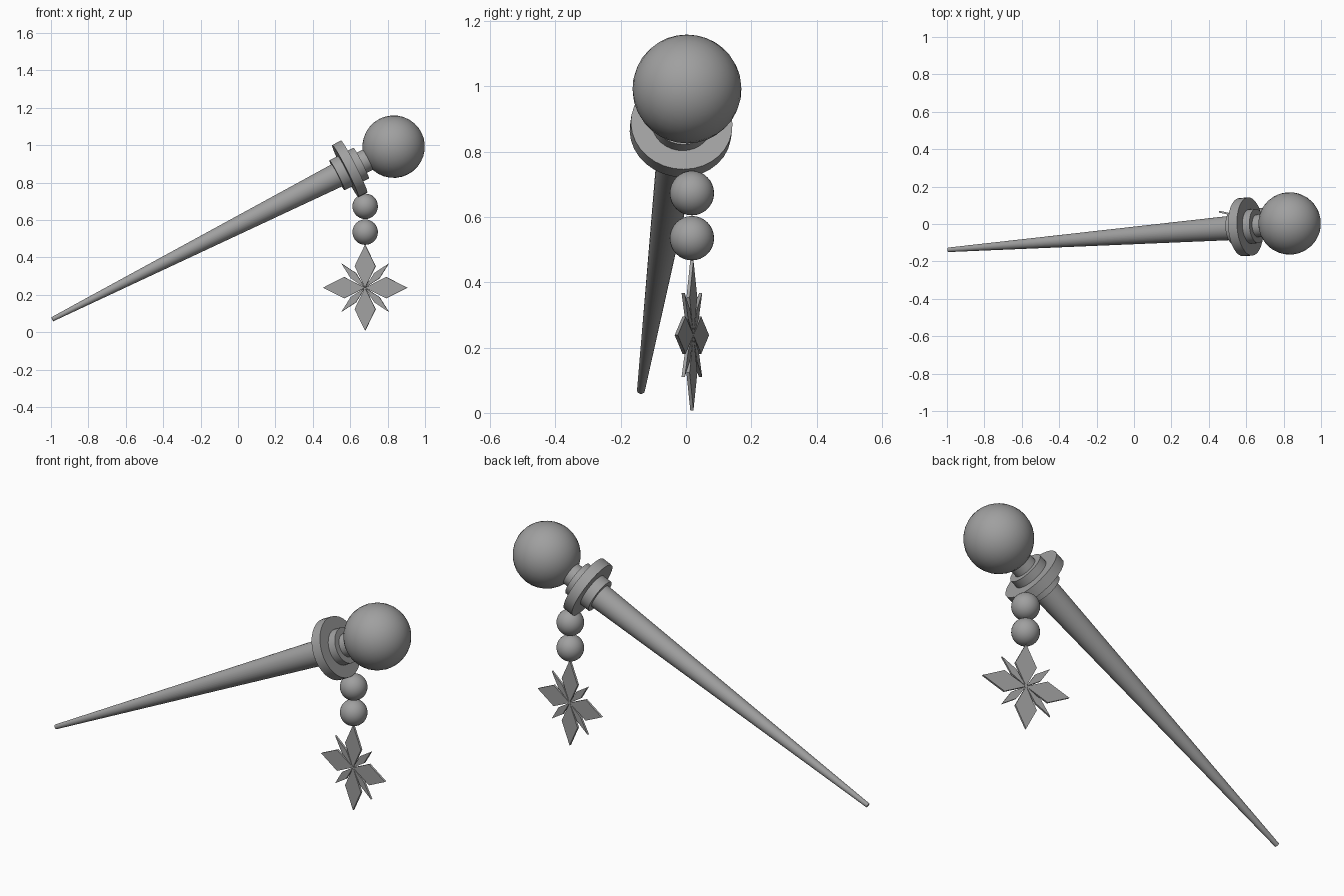
import bpy, bmesh, math
from mathutils import Vector, Matrix

if "Cube" in bpy.data.objects:
    bpy.data.objects.remove(bpy.data.objects["Cube"])

TIP = Vector((-0.993, -0.138, 0.069))
BALL = Vector((0.832, 0.003, 0.992))
AXIS = (BALL - TIP).normalized()
LENGTH = (BALL - TIP).length
TILT = AXIS.to_track_quat('Z', 'Y').to_matrix().to_4x4()

grey = bpy.data.materials.new("grey")
grey.diffuse_color = (0.35, 0.35, 0.35, 1)
grey.use_nodes = True
grey.node_tree.nodes["Principled BSDF"].inputs["Base Color"].default_value = grey.diffuse_color


def finish(name, bm, smooth=True):
    bmesh.ops.recalc_face_normals(bm, faces=bm.faces)
    mesh = bpy.data.meshes.new(name)
    bm.to_mesh(mesh)
    bm.free()
    mesh.materials.append(grey)
    obj = bpy.data.objects.new(name, mesh)
    bpy.context.collection.objects.link(obj)
    if smooth:
        bpy.ops.object.select_all(action='DESELECT')
        obj.select_set(True)
        bpy.context.view_layer.objects.active = obj
        bpy.ops.object.shade_smooth_by_angle(angle=math.radians(30))
    return obj


def rod(name, start, end, r1, r2):
    """Capped cone lying on the pin axis between two distances from the tip."""
    bm = bmesh.new()
    place = Matrix.Translation(TIP + AXIS * (start + end) / 2) @ TILT
    bmesh.ops.create_cone(bm, cap_ends=True, segments=32, radius1=r1,
                          radius2=r2, depth=end - start, matrix=place)
    finish(name, bm)


def ball(name, centre, radius, matrix=Matrix()):
    bm = bmesh.new()
    bmesh.ops.create_uvsphere(bm, u_segments=32, v_segments=16, radius=radius,
                              matrix=Matrix.Translation(centre) @ matrix)
    finish(name, bm)


# Tapered pin, collar discs, neck and knob
rod("pin_shaft", 0, 1.73, 0.012, 0.066)
rod("lower_collar", 1.71, 1.77, 0.09, 0.09)
rod("wide_collar", 1.76, 1.813, 0.156, 0.156)
rod("upper_collar", 1.80, 1.855, 0.092, 0.092)
rod("neck", 1.84, LENGTH - 0.1, 0.06, 0.06)
ball("knob", BALL, 0.167, TILT)

# Hanging beads
for i, z in enumerate((0.673, 0.535)):
    ball(f"bead_{i + 1}", (0.68, 0.018, z), 0.068)

# Flat eight-pointed star of diamond petals, turned slightly about the vertical
star = bmesh.new()
turn = Matrix.Translation((0.68, 0.018, 0.238)) @ Matrix.Rotation(math.radians(-12), 4, 'Z')
for i in range(8):
    length, half = (0.23, 0.057) if i % 2 == 0 else (0.182, 0.02)
    place = turn @ Matrix.Rotation(i * math.pi / 4, 4, 'Y')
    outline = [(0, 0), (half, length / 2), (0, length), (-half, length / 2)]
    face = star.faces.new([star.verts.new(place @ Vector((x, -0.005, z))) for x, z in outline])
    out = bmesh.ops.extrude_face_region(star, geom=[face], use_keep_orig=True)
    moved = [v for v in out["geom"] if isinstance(v, bmesh.types.BMVert)]
    bmesh.ops.translate(star, verts=moved, vec=place.to_3x3() @ Vector((0, 0.01, 0)))
finish("star_pendant", star, smooth=False)
